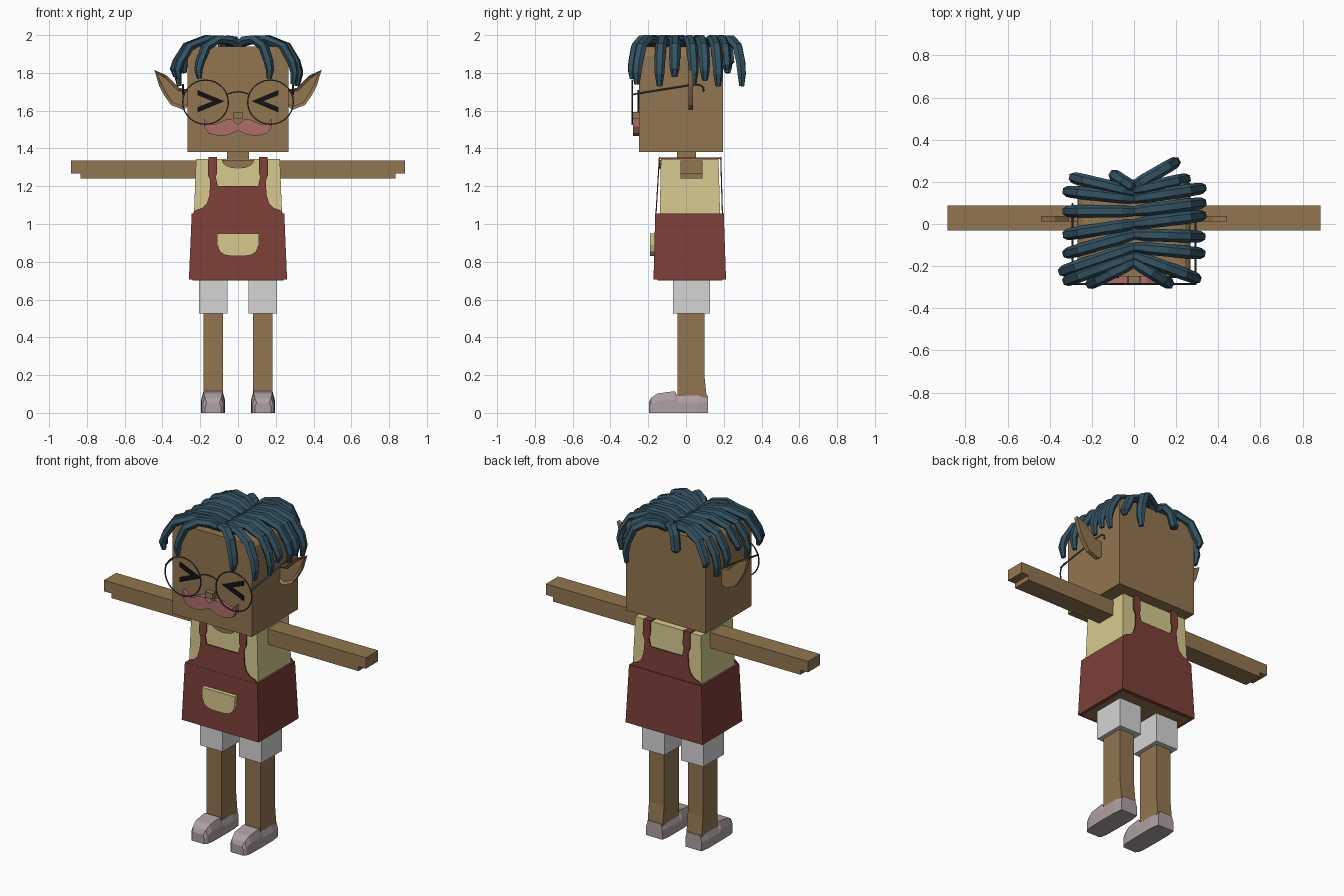
import bpy, bmesh, math
from mathutils import Vector

if "Cube" in bpy.data.objects:
    bpy.data.objects.remove(bpy.data.objects["Cube"], do_unlink=True)


def material(name, rgb):
    m = bpy.data.materials.new(name)
    m.use_nodes = True
    m.diffuse_color = (*rgb, 1)
    m.node_tree.nodes["Principled BSDF"].inputs["Base Color"].default_value = (*rgb, 1)
    return m


SKIN = material("brown skin", (0.29, 0.18, 0.08))
SHIRT = material("cream shirt", (0.67, 0.59, 0.27))
APRON = material("dark red apron", (0.205, 0.05, 0.04))
SHORTS = material("pale grey shorts", (0.66, 0.66, 0.66))
SHOE = material("mauve shoes", (0.42, 0.35, 0.36))
HAIR = material("teal hair", (0.033, 0.085, 0.12))
PINK = material("pink moustache", (0.42, 0.155, 0.14))
BLACK = material("black eyes", (0.006, 0.006, 0.006))
WIRE = material("slate wire", (0.06, 0.065, 0.09))


def finish(bm, name, mat, mirror=False):
    bmesh.ops.recalc_face_normals(bm, faces=bm.faces)
    me = bpy.data.meshes.new(name)
    bm.to_mesh(me)
    bm.free()
    me.materials.append(mat)
    ob = bpy.data.objects.new(name, me)
    bpy.context.collection.objects.link(ob)
    if mirror:
        ob.modifiers.new("Mirror", "MIRROR")
    return ob


def box(name, mat, x, y, z, top=None, mirror=False):
    """Box between ranges; top gives other x and y ranges for the upper face."""
    bm = bmesh.new()
    tx, ty = top or (x, y)
    rings = []
    for (x0, x1), (y0, y1), h in ((x, y, z[0]), (tx, ty, z[1])):
        rings.append([bm.verts.new(c) for c in
                      ((x0, y0, h), (x1, y0, h), (x1, y1, h), (x0, y1, h))])
    skin_rings(bm, rings)
    return finish(bm, name, mat, mirror)


def skin_rings(bm, rings):
    n = len(rings[0])
    for a, b in zip(rings, rings[1:]):
        for i in range(n):
            j = (i + 1) % n
            bm.faces.new((a[i], a[j], b[j], b[i]))
    bm.faces.new(rings[0])
    bm.faces.new(rings[-1])


def plate(name, mat, pts, y0, y1, mirror=False, lean=0):
    """Outline in x and z, extruded along y; lean shifts y with height."""
    bm = bmesh.new()
    skin_rings(bm, [[bm.verts.new((x, y + lean * (z - 1.05), z)) for x, z in pts]
                    for y in (y0, y1)])
    return finish(bm, name, mat, mirror)


def both(half):
    """Complete a right-hand outline with its mirror image."""
    return half + [(-x, z) for x, z in reversed(half) if x > 0]


def wire(name, pts, r=0.004, cyclic=False):
    cu = bpy.data.curves.new(name, "CURVE")
    cu.dimensions = "3D"
    cu.bevel_depth = r
    cu.bevel_resolution = 1
    cu.use_fill_caps = True
    sp = cu.splines.new("POLY")
    sp.points.add(len(pts) - 1)
    for p, c in zip(sp.points, pts):
        p.co = (*c, 1)
    sp.use_cyclic_u = cyclic
    cu.materials.append(WIRE)
    bpy.context.collection.objects.link(bpy.data.objects.new(name, cu))


# Head with softened upper side edges, and neck
head = box("head", SKIN, (-0.268, 0.268), (-0.25, 0.195), (1.38, 1.94))
bm = bmesh.new()
bm.from_mesh(head.data)
edges = [e for e in bm.edges if all(v.co.z > 1.9 for v in e.verts)
         and abs(e.verts[0].co.x - e.verts[1].co.x) < 0.01]
bmesh.ops.bevel(bm, geom=edges, offset=0.05, segments=3, profile=0.5, affect="EDGES")
bm.to_mesh(head.data)
bm.free()
box("neck", SKIN, (-0.057, 0.057), (-0.047, 0.053), (1.3, 1.4))

# Pointed ears with a recessed front
ear = plate("ears", SKIN, [(0.25, 1.63), (0.29, 1.605), (0.355, 1.63), (0.39, 1.68),
                           (0.417, 1.73), (0.442, 1.815), (0.375, 1.785),
                           (0.31, 1.72), (0.25, 1.71)], 0.012, 0.038, True)
bm = bmesh.new()
bm.from_mesh(ear.data)
front = [min(bm.faces, key=lambda f: f.calc_center_median().y)]
bmesh.ops.inset_region(bm, faces=front, thickness=0.016)
for v in front[0].verts:
    v.co.y += 0.012
bm.to_mesh(ear.data)
bm.free()

# Face: squeezed eyes, nose and moustache
plate("eyes", BLACK, [(0.072, 1.65), (0.215, 1.71), (0.215, 1.682), (0.135, 1.65),
                      (0.215, 1.618), (0.215, 1.59)], -0.257, -0.249, True)
box("nose", SKIN, (-0.025, 0.025), (-0.282, -0.24), (1.557, 1.592))
plate("moustache", PINK, both([(0, 1.525), (0.03, 1.553), (0.06, 1.555), (0.12, 1.528),
                               (0.155, 1.53), (0.18, 1.558), (0.178, 1.515),
                               (0.155, 1.48), (0.1, 1.465), (0.05, 1.472),
                               (0, 1.495)]), -0.28, -0.245)

# Round spectacles
for s, side in ((1, "left"), (-1, "right")):
    ring = [2 * math.pi * i / 28 for i in range(28)]
    wire(side + "_lens_rim", [(s * 0.172 + 0.121 * math.cos(a), -0.285,
                              1.645 + 0.117 * math.sin(a)) for a in ring], cyclic=True)
    wire(side + "_temple", [(s * 0.29, -0.285, 1.685), (s * 0.292, -0.2, 1.7),
                            (s * 0.292, 0.02, 1.735), (s * 0.292, 0.07, 1.738),
                            (s * 0.292, 0.09, 1.725), (s * 0.292, 0.095, 1.7)], 0.005)
wire("bridge", [(x, -0.285, 1.7 - 4 * x * x) for x in (-0.055, -0.03, 0, 0.03, 0.055)])


# Hair locks: parted in the middle, arching over and tapering to a tip
def lock(name, y0, tip):
    tx, ty, tz = tip
    arch = ((0, 1.945), (0.2, 1.972), (0.5, 1.978), (0.8, 1.94), (0.95, 1.86))
    path = [Vector((tx * f, y0 + (ty - y0) * f, z)) for f, z in arch]
    path += [Vector((tx, ty, (1.86 + tz) / 2)), Vector((tx * 0.97, ty, tz))]
    across = Vector((-(ty - y0), tx, 0)).normalized()
    bm = bmesh.new()
    rings = []
    for i, p in enumerate(path):
        t = (path[min(i + 1, len(path) - 1)] - path[max(i - 1, 0)]).normalized()
        n = t.cross(across)
        k = (0.75, 1, 1, 1, 0.95, 0.85, 0.5)[i]
        rings.append([bm.verts.new(p + across * 0.03 * k * math.cos(a)
                                   + n * 0.025 * k * math.sin(a))
                      for a in [math.pi * j / 3 for j in range(6)]])
    skin_rings(bm, rings)
    finish(bm, name, HAIR)


left_locks = [(-0.18, 0.17, -0.285, 1.77), (-0.15, 0.3, -0.26, 1.74),
              (-0.11, 0.32, -0.14, 1.73), (-0.05, 0.32, -0.06, 1.78),
              (0.0, 0.325, 0.04, 1.74), (0.06, 0.325, 0.1, 1.76),
              (0.12, 0.325, 0.17, 1.73), (0.16, 0.25, 0.215, 1.82),
              (0.18, 0.2, 0.295, 1.73)]
right_locks = [(-0.18, -0.21, -0.285, 1.77), (-0.15, -0.32, -0.27, 1.77),
               (-0.11, -0.34, -0.225, 1.78), (-0.05, -0.32, -0.14, 1.73),
               (0.0, -0.32, -0.05, 1.81), (0.06, -0.32, 0.06, 1.75),
               (0.12, -0.32, 0.155, 1.73), (0.15, -0.29, 0.22, 1.8),
               (0.17, -0.1, 0.235, 1.85)]
for side, locks in (("left", left_locks), ("right", right_locks)):
    for i, (y0, *tip) in enumerate(locks):
        lock(f"{side}_hair_lock_{i + 1}", y0, tip)

# Shirt with bare neckline
box("shirt", SHIRT, (-0.235, 0.235), (-0.14, 0.182), (1.0, 1.345),
    ((-0.222, 0.222), (-0.133, 0.172)))
arc = [math.pi * i / 8 for i in range(9)]
plate("neckline", SKIN, [(0.085 * math.cos(a), 1.338 - 0.045 * math.sin(a)) for a in arc],
      -0.142, -0.13)

# Apron skirt, its inside, bibs and shoulder straps
box("apron_skirt", APRON, (-0.26, 0.26), (-0.172, 0.212), (0.705, 1.055),
    ((-0.245, 0.245), (-0.163, 0.2)))
box("apron_underside", SKIN, (-0.24, 0.24), (-0.152, 0.192), (0.702, 0.72))
bib = both([(0.105, 1.2), (0.148, 1.2), (0.152, 1.15), (0.165, 1.11), (0.19, 1.085),
            (0.225, 1.072), (0.245, 1.05)])
strap = [(0.105, 1.195), (0.148, 1.195), (0.147, 1.23), (0.16, 1.26), (0.157, 1.355),
         (0.11, 1.355), (0.11, 1.27), (0.118, 1.25)]
for name, y, lean in (("front", -0.162, 0.06), ("back", 0.19, -0.03)):
    plate(name + "_bib", APRON, bib, y, y + 0.006, lean=lean)
    plate(name + "_straps", APRON, strap, y, y + 0.006, True, lean)
box("shoulder_straps", APRON, (0.11, 0.157), (-0.142, 0.186), (1.344, 1.352), mirror=True)
plate("apron_pocket", SHIRT, both([(0.112, 0.95), (0.11, 0.89), (0.097, 0.855),
                                   (0.07, 0.836), (0.035, 0.83)]), -0.19, -0.16)

# Arms with a stepped hand
box("arms", SKIN, (0.2, 0.885), (-0.03, 0.088), (1.268, 1.335), mirror=True)
box("lower_arms", SKIN, (0.2, 0.835), (-0.03, 0.088), (1.24, 1.27), mirror=True)

# Shorts and legs
box("shorts", SHORTS, (0.055, 0.207), (-0.07, 0.127), (0.525, 0.75), mirror=True)
box("legs", SKIN, (0.08, 0.182), (-0.045, 0.11), (0.08, 0.2),
    ((0.08, 0.182), (-0.045, 0.097)), True)
box("upper_legs", SKIN, (0.08, 0.182), (-0.045, 0.097), (0.2, 0.54), mirror=True)

# Shoes: narrow rounded toe, low opening round the ankle
bm = bmesh.new()
rings = []
for y, w, h in ((-0.197, 0.042, 0.055), (-0.185, 0.054, 0.08), (-0.15, 0.061, 0.103),
                (-0.06, 0.063, 0.115), (-0.045, 0.063, 0.09), (0.06, 0.063, 0.092),
                (0.117, 0.055, 0.092)):
    rings.append([bm.verts.new((0.132 + w * f, y, h * g)) for f, g in
                  ((-1, 0), (1, 0), (1, 0.6), (0.8, 1), (-0.8, 1), (-1, 0.6))])
skin_rings(bm, rings)
finish(bm, "shoes", SHOE, True)
